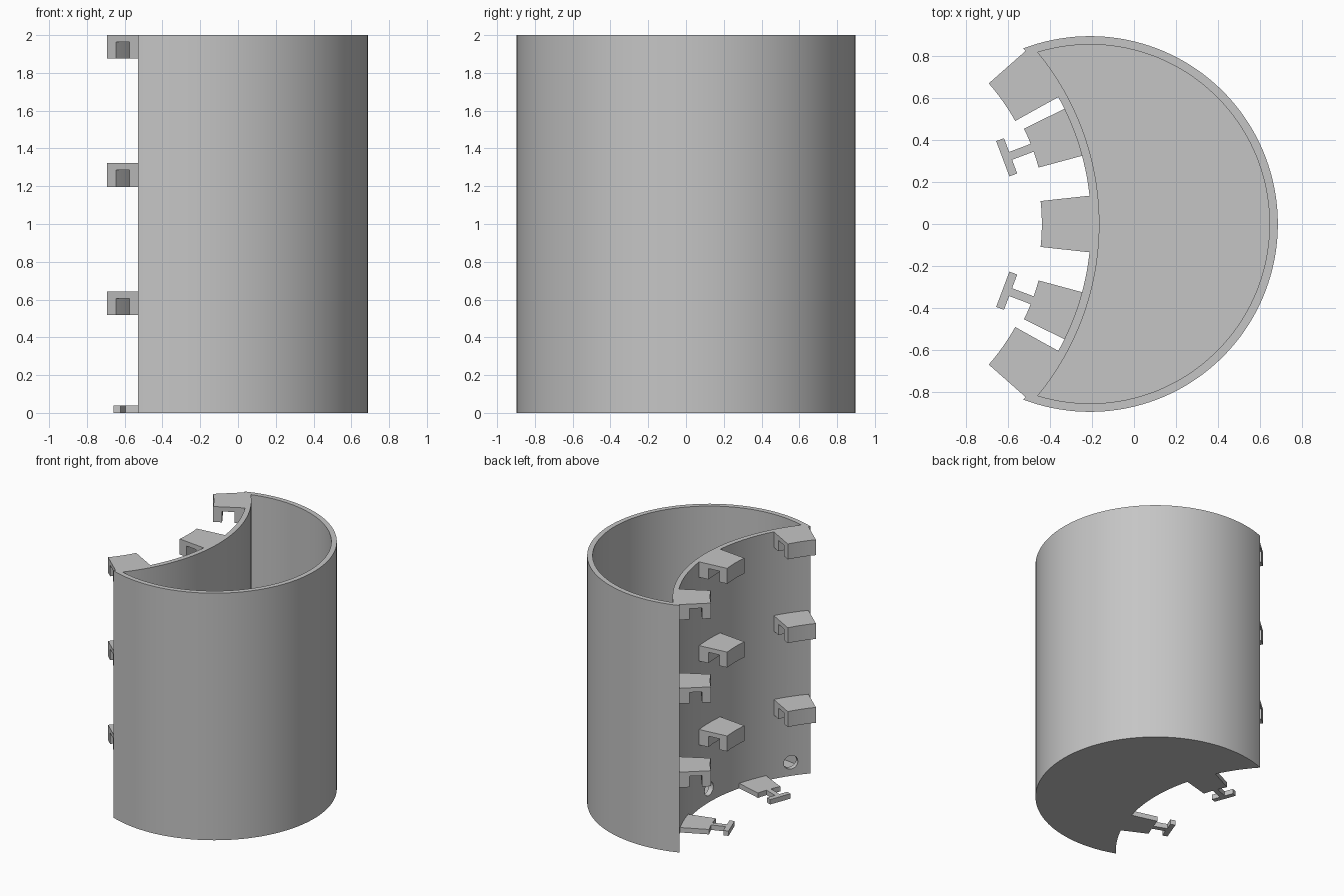
import bpy, bmesh
from math import sin, cos, atan2, sqrt, radians, pi
from mathutils import Matrix, Vector

cube = bpy.data.objects.get("Cube")
if cube:
    bpy.data.objects.remove(cube, do_unlink=True)

HEIGHT, WALL = 2.0, 0.04
SHELL_X, SHELL_R = -0.21, 0.897      # convex outer wall
BAY_X, BAY_R = -1.455, 1.25          # concave wall
SIDE, TAB = radians(35.2), radians(20.6)

grey = bpy.data.materials.new("plain grey")
grey.use_nodes = True
grey.diffuse_color = (0.56, 0.56, 0.56, 1)
grey.node_tree.nodes["Principled BSDF"].inputs["Base Color"].default_value = (0.56, 0.56, 0.56, 1)


def finish(name, bm):
    bmesh.ops.recalc_face_normals(bm, faces=bm.faces)
    mesh = bpy.data.meshes.new(name)
    bm.to_mesh(mesh)
    bm.free()
    mesh.materials.append(grey)
    ob = bpy.data.objects.new(name, mesh)
    bpy.context.collection.objects.link(ob)
    return ob


def activate(ob):
    bpy.ops.object.select_all(action='DESELECT')
    ob.select_set(True)
    bpy.context.view_layer.objects.active = ob


def smooth(ob):
    activate(ob)
    bpy.ops.object.shade_smooth_by_angle(angle=radians(25))


def prism(name, outline, z0, z1):
    bm = bmesh.new()
    face = bm.faces.new([bm.verts.new((x, y, z0)) for x, y in outline])
    top = bmesh.ops.extrude_face_region(bm, geom=[face])["geom"]
    bmesh.ops.translate(bm, vec=(0, 0, z1 - z0),
                        verts=[g for g in top if isinstance(g, bmesh.types.BMVert)])
    return finish(name, bm)


def bay_point(r, t, angle):
    """Radial and tangential offsets about the bay centre."""
    return (BAY_X + r * cos(angle) - t * sin(angle), r * sin(angle) + t * cos(angle))


def arc(cx, r, a0, a1, n):
    return [(cx + r * cos(a0 + (a1 - a0) * i / n), r * sin(a0 + (a1 - a0) * i / n))
            for i in range(n + 1)]


def crescent(shell_r, bay_r):
    """Disc with a circular bite taken from its -x side."""
    gap = SHELL_X - BAY_X
    along = (gap ** 2 + bay_r ** 2 - shell_r ** 2) / (2 * gap)
    y = sqrt(bay_r ** 2 - along ** 2)
    a, b = atan2(y, along - gap), atan2(y, along)
    return arc(SHELL_X, shell_r, -a, a, 96) + arc(BAY_X, bay_r, b, -b, 48)[1:-1]


def sweep(name, section, middle, half, steps=6):
    """Turn an (r, z) section about the bay centre."""
    bm = bmesh.new()
    rings = []
    for i in range(steps + 1):
        a = middle - half + 2 * half * i / steps
        rings.append([bm.verts.new((*bay_point(r, 0, a), z)) for r, z in section])
    n = len(section)
    for p, q in zip(rings, rings[1:]):
        for i in range(n):
            j = (i + 1) % n
            bm.faces.new((p[i], p[j], q[j], q[i]))
    bm.faces.new(rings[0])
    bm.faces.new(rings[-1])
    ob = finish(name, bm)
    smooth(ob)
    return ob


# Crescent cup, hollowed and drilled through the concave wall
cup = prism("crescent_cup", crescent(SHELL_R, BAY_R), 0, HEIGHT)
cutters = [prism("cavity_cutter", crescent(SHELL_R - WALL, BAY_R + WALL), WALL, HEIGHT + 0.1)]
for a in (-SIDE, 0, SIDE):
    bm = bmesh.new()
    bmesh.ops.create_cone(bm, cap_ends=True, segments=32, radius1=0.055, radius2=0.055, depth=0.16)
    bm.transform(Matrix.Translation((*bay_point(BAY_R + WALL / 2, 0, a), 0.11))
                 @ Matrix.Rotation(a, 4, 'Z') @ Matrix.Rotation(pi / 2, 4, 'Y'))
    cutters.append(finish("drain_hole_cutter", bm))
for cutter in cutters:
    cutter.hide_render = True
    mod = cup.modifiers.new("cut", 'BOOLEAN')
    mod.operation = 'DIFFERENCE'
    mod.solver = 'EXACT'
    mod.object = cutter
    activate(cup)
    bpy.ops.object.modifier_apply(modifier=mod.name)
    bpy.data.objects.remove(cutter, do_unlink=True)
smooth(cup)

# Slotted hanger blocks in three rows of three
for row, top in enumerate((HEIGHT, 1.322, 0.643)):
    low, roof = top - 0.125, top - 0.037
    section = [(1.26, low), (1.26, top), (1.015, top), (1.015, low),
               (1.08, low), (1.08, roof), (1.173, roof), (1.173, low)]
    for side, a in (("right", -SIDE), ("middle", 0), ("left", SIDE)):
        sweep(f"hanger_block_{side}_{row + 1}", section, a, radians(6.2))

# Base tabs, each carrying a T-shaped catch
tee = [(1.05, -0.02), (1.05, 0.02), (0.925, 0.02), (0.925, 0.09),
       (0.885, 0.09), (0.885, -0.09), (0.925, -0.09), (0.925, -0.02)]
for side, a in (("right", -TAB), ("left", TAB)):
    sweep(f"base_tab_{side}", [(1.26, 0), (1.26, WALL), (1.035, WALL), (1.035, 0)], a, radians(5.5))
    prism(f"tee_catch_{side}", [bay_point(r, t, a) for r, t in tee], 0, WALL)
